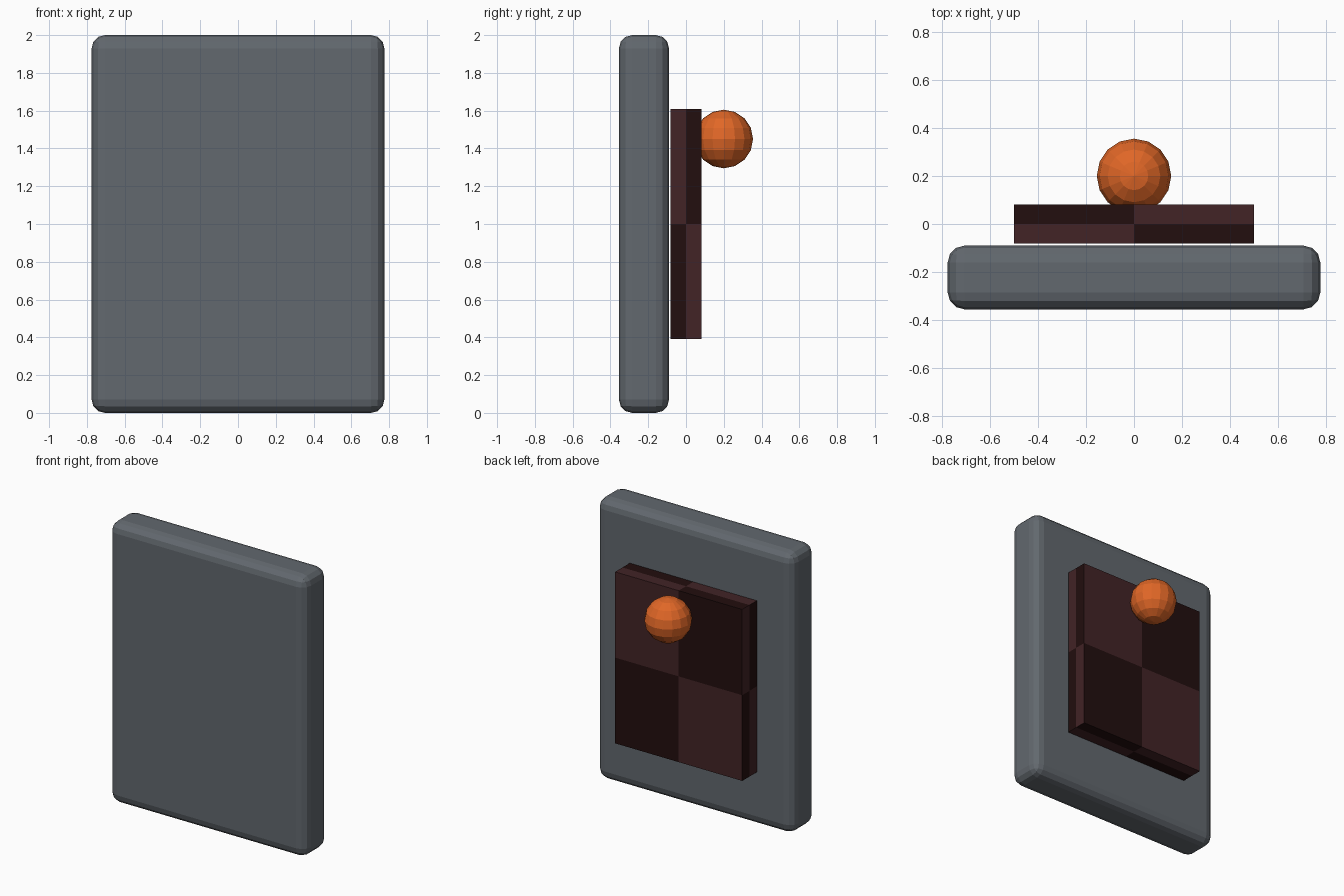
import bpy, bmesh
from mathutils import Matrix, Vector

if "Cube" in bpy.data.objects:
    bpy.data.objects.remove(bpy.data.objects["Cube"])


def material(name, rgb):
    m = bpy.data.materials.new(name)
    m.diffuse_color = (*rgb, 1.0)
    m.use_nodes = True
    m.node_tree.nodes["Principled BSDF"].inputs["Base Color"].default_value = m.diffuse_color
    return m


GREY = material("slate_grey", (0.122, 0.138, 0.156))
DARK = material("dark_brown", (0.016, 0.0044, 0.0044))
LIGHT = material("light_brown", (0.054, 0.017, 0.019))
ORANGE = material("orange", (0.75, 0.135, 0.02))


def finish(bm, name, loc, mats):
    me = bpy.data.meshes.new(name)
    bm.to_mesh(me)
    bm.free()
    for m in mats:
        me.materials.append(m)
    ob = bpy.data.objects.new(name, me)
    ob.location = loc
    bpy.context.collection.objects.link(ob)
    return ob


def box(size):
    bm = bmesh.new()
    bmesh.ops.create_cube(bm, size=1.0, matrix=Matrix.Diagonal((*size, 1.0)))
    return bm


# Rounded slab at the front
slab = finish(box((1.55, 0.265, 2.0)), "front_slab", (0, -0.2225, 1.0), [GREY])
bevel = slab.modifiers.new("rounded_edges", 'BEVEL')
bevel.width = 0.07
bevel.segments = 3

# Back panel, each face cut into a two by two checker
bm = box((1.0, 0.164, 1.22))
for axis in ((1, 0, 0), (0, 1, 0), (0, 0, 1)):
    bmesh.ops.bisect_plane(bm, geom=bm.verts[:] + bm.edges[:] + bm.faces[:],
                           plane_co=(0, 0, 0), plane_no=axis)
bm.normal_update()
for f in bm.faces:
    c, n = f.calc_center_median(), f.normal
    if abs(n.z) > 0.5:
        s = c.x * c.y * n.z
    elif abs(n.y) > 0.5:
        s = c.x * c.z * n.y
    else:
        s = -c.y * c.z * n.x
    f.material_index = 1 if s > 0 else 0
finish(bm, "checkered_panel", (0, 0, 1.0), [DARK, LIGHT])

# Faceted knob on the back
bm = bmesh.new()
bmesh.ops.create_uvsphere(bm, u_segments=16, v_segments=8, radius=0.155)
finish(bm, "knob", (0, 0.2, 1.45), [ORANGE])
